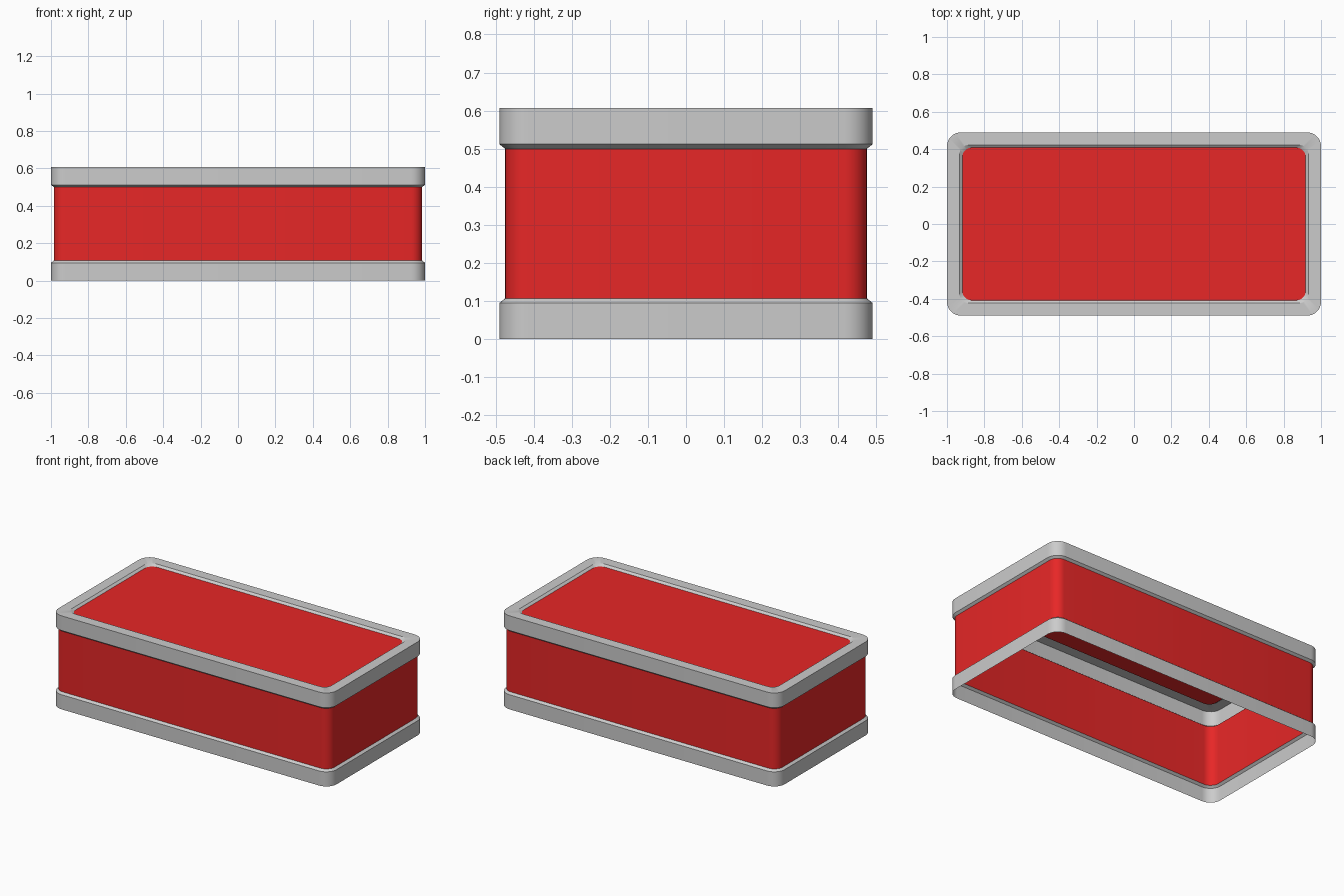
import bpy, bmesh
from math import cos, sin, pi

if "Cube" in bpy.data.objects:
    bpy.data.objects.remove(bpy.data.objects["Cube"])

HX, HY, R = 1.0, 0.49, 0.075   # outer half sizes and corner radius
SEG = 8                        # segments per rounded corner


def loop_points(inset, z):
    """Rounded rectangle, counter-clockwise, inset from the outer outline."""
    r = max(R - inset, 0.05)
    cx, cy = HX - inset - r, HY - inset - r
    pts = []
    for q, (sx, sy) in enumerate([(1, 1), (-1, 1), (-1, -1), (1, -1)]):
        for i in range(SEG + 1):
            a = (q + i / SEG) * pi / 2
            pts.append((sx * cx + r * cos(a), sy * cy + r * sin(a), z))
    return pts


def shell(name, profile, cap=False, mat=None):
    """Open skin through (inset, z) rounded rectangles, listed bottom up."""
    bm = bmesh.new()
    rings = [[bm.verts.new(p) for p in loop_points(*s)] for s in profile]
    for a, b in zip(rings, rings[1:]):
        n = len(a)
        for i in range(n):
            j = (i + 1) % n
            bm.faces.new((a[i], a[j], b[j], b[i]))
    if cap:
        bm.faces.new(rings[-1])
    me = bpy.data.meshes.new(name)
    bm.to_mesh(me)
    bm.free()
    ob = bpy.data.objects.new(name, me)
    bpy.context.collection.objects.link(ob)
    if mat:
        me.materials.append(mat)
    bpy.ops.object.select_all(action='DESELECT')
    ob.select_set(True)
    bpy.context.view_layer.objects.active = ob
    bpy.ops.object.shade_smooth_by_angle(angle=pi / 6)
    return ob


red = bpy.data.materials.new("red")
red.diffuse_color = (0.8, 0.02, 0.02, 1)
red.use_nodes = True
red.node_tree.nodes["Principled BSDF"].inputs["Base Color"].default_value = red.diffuse_color

# Bottom rim: open underneath, chamfered in to the wall
shell("bottom_rim", [(0, 0), (0, 0.095), (0.015, 0.107)])

# Side walls
shell("side_walls", [(0.015, 0.107), (0.015, 0.5)], mat=red)

# Top rim: chamfer, band, flat border and inner sloping lip
shell("top_rim", [(0.015, 0.5), (0, 0.512), (0, 0.607),
                  (0.067, 0.607), (0.082, 0.595)])

# Recessed top panel
shell("top_panel", [(0.082, 0.595)], cap=True, mat=red)
